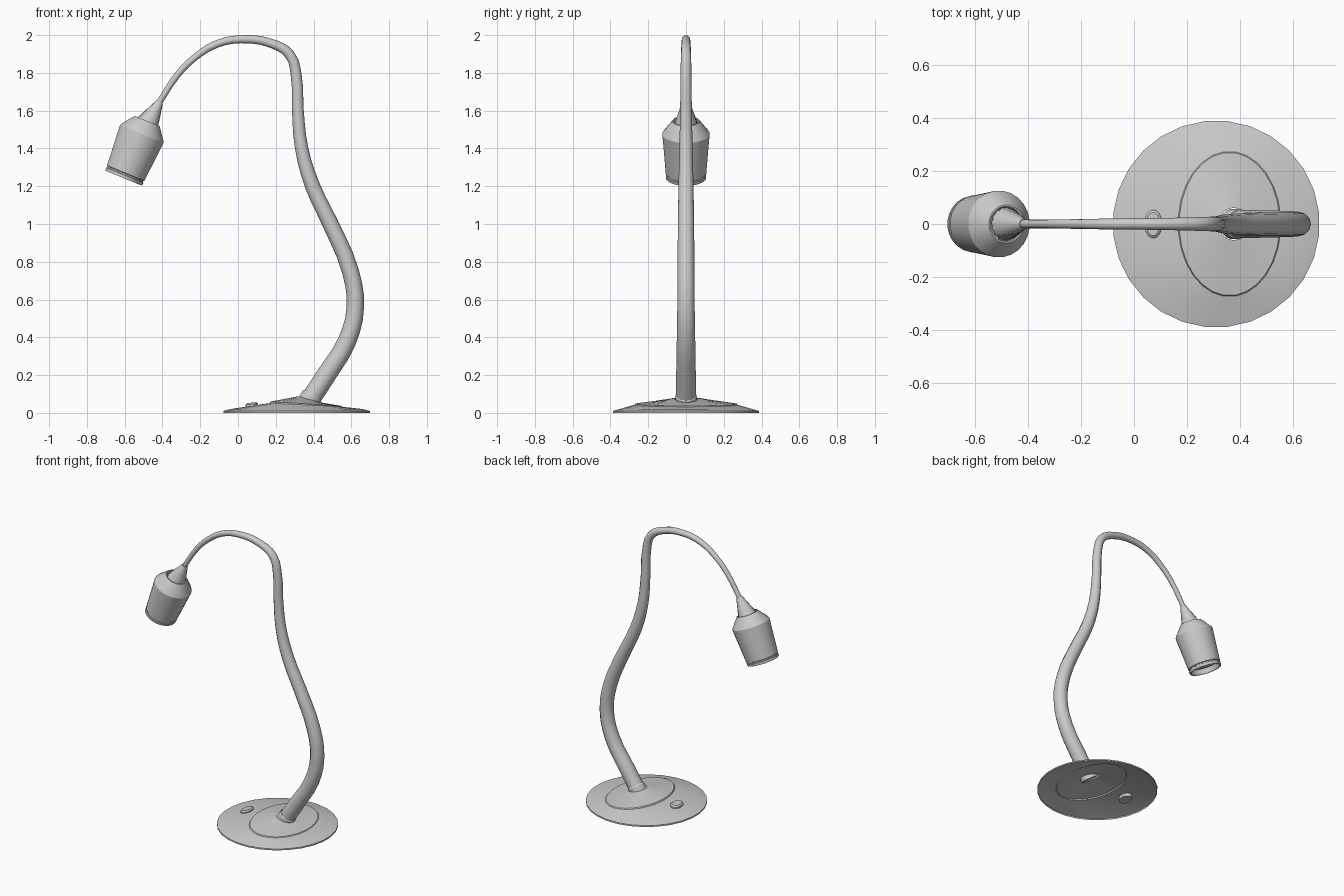
import bpy, bmesh
from math import sin, cos, tau
from mathutils import Matrix, Vector

if "Cube" in bpy.data.objects:
    bpy.data.objects.remove(bpy.data.objects["Cube"])


def loft(name, rings, sides, matrix=Matrix(), cap_start=False, cap_end=False, knurl=0.0, smooth=None):
    """Skin elliptical rings (centre x, z, radius x, radius y, z slope along x)."""
    bm = bmesh.new()
    loops = []
    for j, (cx, z, rx, ry, slope) in enumerate(rings):
        loop = []
        for i in range(sides):
            a = tau * (i + 0.5) / sides
            k = 1 + knurl * (-1) ** (i + j)
            x = rx * k * cos(a)
            loop.append(bm.verts.new((cx + x, ry * k * sin(a), z + slope * x)))
        loops.append(loop)
    for a, b in zip(loops, loops[1:]):
        for i in range(sides):
            n = (i + 1) % sides
            bm.faces.new((a[i], a[n], b[n], b[i]))
    if cap_start:
        bm.faces.new(loops[0][::-1])
    if cap_end:
        bm.faces.new(loops[-1])
    bmesh.ops.recalc_face_normals(bm, faces=bm.faces)
    bm.transform(matrix)
    mesh = bpy.data.meshes.new(name)
    bm.to_mesh(mesh)
    bm.free()
    obj = bpy.data.objects.new(name, mesh)
    bpy.context.collection.objects.link(obj)
    if smooth:
        select_only(obj)
        bpy.ops.object.shade_smooth_by_angle(angle=smooth)
    return obj


def select_only(obj):
    bpy.ops.object.select_all(action='DESELECT')
    obj.select_set(True)
    bpy.context.view_layer.objects.active = obj


def turned(profile):
    return [(0, z, r, r, 0) for r, z in profile]


def aim(start, end):
    """Place local z along the line from start to end."""
    start, end = Vector(start), Vector(end)
    turn = Vector((0, 0, 1)).rotation_difference(end - start)
    return Matrix.Translation(start) @ turn.to_matrix().to_4x4()


# Thin dished base with a raised, tilted oval in the middle
loft("base", [
    (0.31, 0.0, 0.39, 0.39, 0),
    (0.31, 0.010, 0.39, 0.39, 0),
    (0.31, 0.020, 0.355, 0.355, 0),
    (0.36, 0.042, 0.194, 0.274, -0.05),
    (0.36, 0.048, 0.19, 0.27, -0.06),
    (0.375, 0.072, 0.056, 0.06, -0.28),
], 28, smooth=0.5)

# Switch button on the base
loft("switch_button", [
    (0.072, 0.018, 0.034, 0.054, 0.12),
    (0.072, 0.046, 0.034, 0.054, 0.12),
    (0.072, 0.054, 0.025, 0.044, 0.12),
], 20, cap_start=True, cap_end=True, smooth=0.5)

# Collar where the stem leaves the base
loft("stem_collar", turned([(0.057, -0.015), (0.057, 0.022), (0.052, 0.03), (0.04, 0.03)]),
     20, aim((0.38, 0, 0.07), (0.44, 0, 0.17)), smooth=0.5)

# Tapering gooseneck stem: x, z, radius
path = [
    (0.375, 0.06, 0.052), (0.467, 0.20, 0.052), (0.577, 0.38, 0.049),
    (0.621, 0.56, 0.046), (0.595, 0.75, 0.045), (0.49, 1.00, 0.043),
    (0.395, 1.20, 0.040), (0.337, 1.40, 0.035), (0.317, 1.60, 0.031),
    (0.309, 1.78, 0.029), (0.275, 1.895, 0.027), (0.18, 1.955, 0.024),
    (0.013, 1.978, 0.021), (-0.12, 1.95, 0.020), (-0.23, 1.88, 0.018),
    (-0.32, 1.79, 0.017), (-0.425, 1.63, 0.016),
]
curve = bpy.data.curves.new("stem", 'CURVE')
curve.dimensions = '3D'
curve.bevel_depth = 1.0
curve.bevel_resolution = 4
curve.resolution_u = 3
curve.use_fill_caps = True
spline = curve.splines.new('BEZIER')
spline.bezier_points.add(len(path) - 1)
for point, (x, z, r) in zip(spline.bezier_points, path):
    point.co = (x, 0, z)
    point.radius = r
    point.handle_left_type = point.handle_right_type = 'AUTO'
stem = bpy.data.objects.new("stem", curve)
bpy.context.collection.objects.link(stem)
select_only(stem)
bpy.ops.object.convert(target='MESH')
bpy.ops.object.shade_smooth_by_angle(angle=0.6)

# Knurled cone between stem and lamp head
steps = 20
loft("knurled_cone",
     turned([(0.019 + 0.043 * i / steps, 0.135 * i / steps) for i in range(steps + 1)]),
     32, aim((-0.415, 0, 1.645), (-0.478, 0, 1.535)),
     cap_start=True, cap_end=True, knurl=0.03)

# Lamp head: recessed top, sloped shoulder, tapered barrel, open rim
head = aim((-0.481, 0, 1.545), (-0.605, 0, 1.244))
loft("lamp_head", turned([
    (0.045, 0.028), (0.062, 0.018), (0.066, 0.0), (0.072, 0.0),
    (0.122, 0.066), (0.126, 0.074), (0.125, 0.086),
    (0.118, 0.17), (0.108, 0.298), (0.103, 0.301), (0.103, 0.308),
    (0.108, 0.310), (0.106, 0.327), (0.097, 0.327), (0.092, 0.29),
]), 24, head, cap_start=True, smooth=0.5)

# Lens set back inside the rim
loft("lens", turned([(0.094, 0.292), (0.06, 0.299), (0.02, 0.302)]), 24, head,
     cap_end=True, smooth=0.5)
